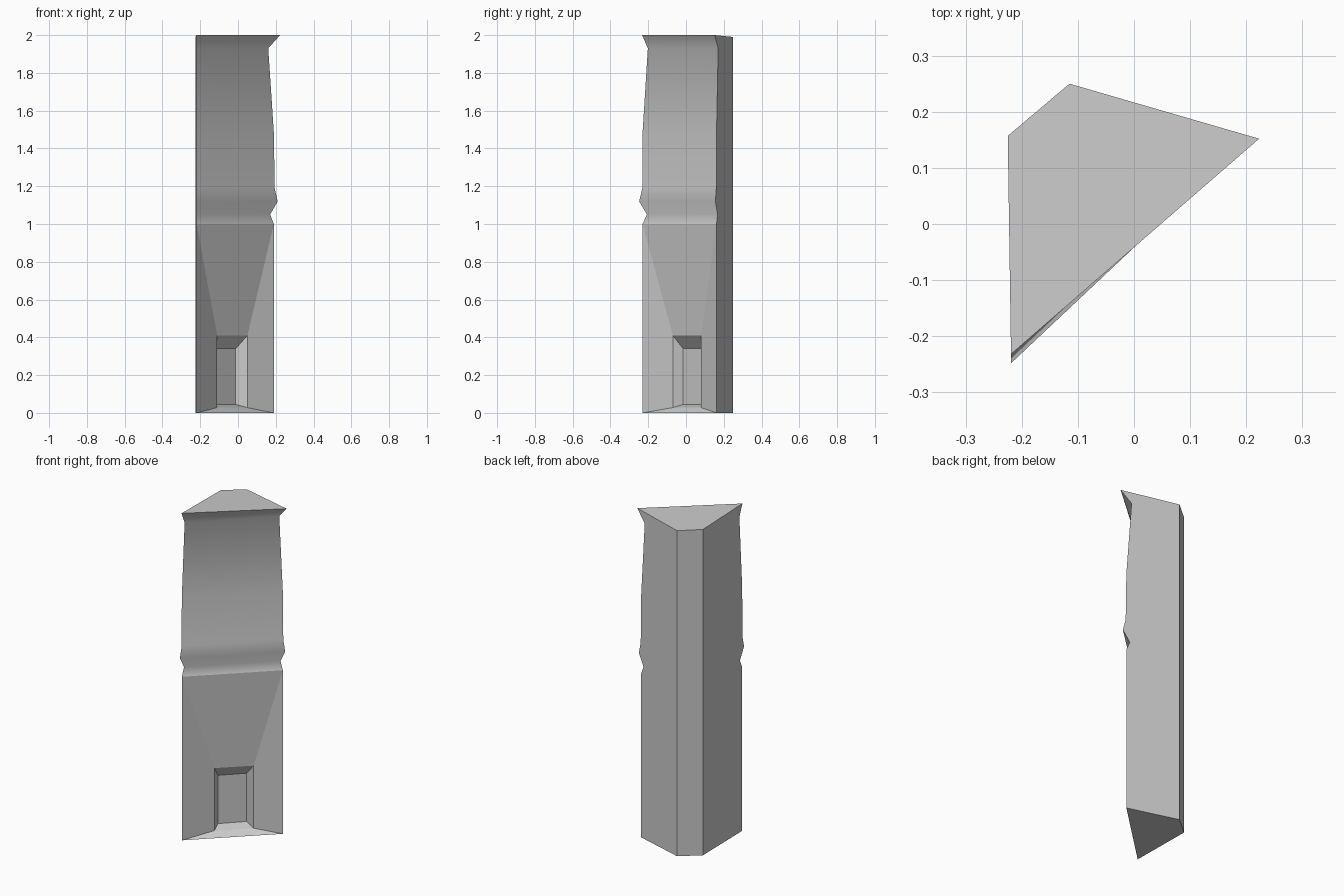
import bpy, bmesh

if "Cube" in bpy.data.objects:
    bpy.data.objects.remove(bpy.data.objects["Cube"])

# Front face silhouette: (z, x of right edge, y of left edge)
profile = [(0, .19, -.23), (1, .19, -.23), (1.05, .17, -.207), (1.12, .21, -.248),
           (1.19, .194, -.231), (1.48, .19, -.23), (1.93, .16, -.202), (2, .223, -.232)]
BACK_L = (-.225, .157)
BACK_R = (-.115, .25)


def left_point(z, y):
    # slides along the flat left side
    return (-.225 + (.157 - y) * .0149, y, z)


def right_point(z, x):
    # slides along the flat rear right side
    return (x, .25 - (x + .115) * .29, z)


bm = bmesh.new()


def v(x, y, z):
    return bm.verts.new((x, y, z))


left = [bm.verts.new(left_point(z, y)) for z, x, y in profile]
right = [bm.verts.new(right_point(z, x)) for z, x, y in profile]
bl = [v(*BACK_L, 0), v(*BACK_L, 1.992)]
br = [v(*BACK_R, 0), v(*BACK_R, 1.99)]

# Plain sides, back, base and cap
bm.faces.new(left + [bl[1], bl[0]])
bm.faces.new(right + [br[1], br[0]])
bm.faces.new([bl[0], bl[1], br[1], br[0]])
bm.faces.new([left[0], right[0], br[0], bl[0]])
bm.faces.new([left[-1], right[-1], br[1], bl[1]])

# Moulded upper front, smooth across the ridges
for i in range(1, len(profile) - 1):
    f = bm.faces.new([left[i], right[i], right[i + 1], left[i + 1]])
    f.smooth = True

# Recessed niche: opening loop and smaller inner loop
# order: bottom left, bottom right, top right, top left
outer = [v(-.11, -.07, .028), v(.05, .08, .028), v(.05, .08, .41), v(-.11, -.07, .41)]
inner = [v(-.126, -.015, .045), v(-.012, .1, .045), v(-.012, .1, .34), v(-.126, -.015, .34)]
for i in range(1, 4):
    j = (i + 1) % 4
    bm.faces.new([outer[i], outer[j], inner[j], inner[i]])
bm.faces.new(inner)

# Sloping sill and the three panels leaning in to the niche
bm.faces.new([outer[0], outer[1], inner[1], inner[0]])
bm.faces.new([left[0], right[0], outer[1], outer[0]])
bm.faces.new([right[0], right[1], outer[2], outer[1]])
bm.faces.new([right[1], left[1], outer[3], outer[2]])
bm.faces.new([left[1], left[0], outer[0], outer[3]])

bmesh.ops.recalc_face_normals(bm, faces=bm.faces)
mesh = bpy.data.meshes.new("corner_pillar")
bm.to_mesh(mesh)
bm.free()
pillar = bpy.data.objects.new("corner_pillar", mesh)
bpy.context.collection.objects.link(pillar)
